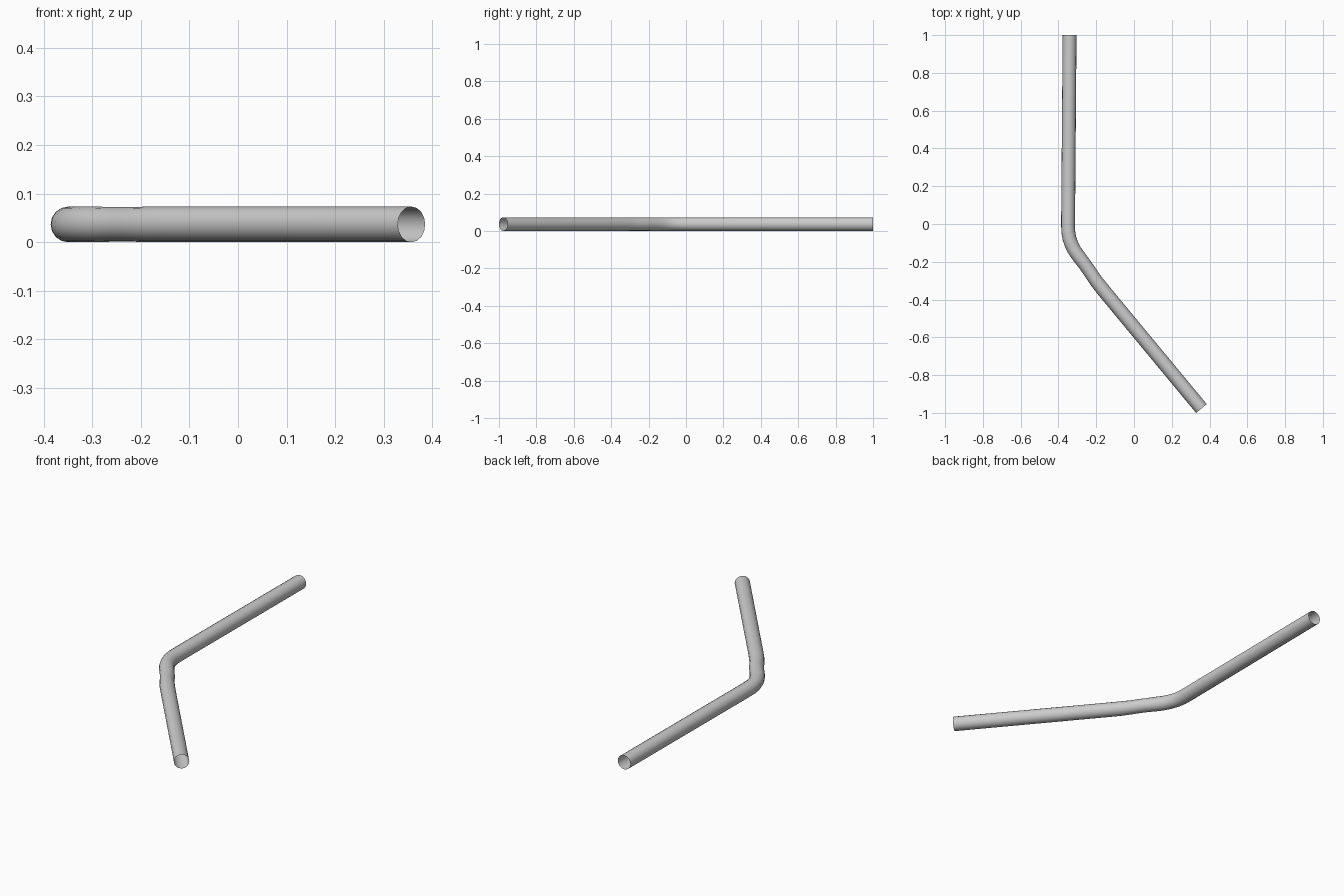
import bpy

if "Cube" in bpy.data.objects:
    bpy.data.objects.remove(bpy.data.objects["Cube"])

RADIUS = 0.0367

# Centre line of the bent pipe, seen from above
path = [(-0.341, 1.0), (-0.349, 0.0), (-0.348, -0.04), (-0.342, -0.077),
        (-0.330, -0.110), (-0.313, -0.143), (-0.290, -0.175),
        (-0.262, -0.212), (-0.235, -0.250), (-0.213, -0.284),
        (-0.188, -0.318), (-0.150, -0.365), (0.357, -0.977)]

# Open-ended round tube swept along the path
curve = bpy.data.curves.new("bent_pipe", "CURVE")
curve.dimensions = "3D"
curve.bevel_depth = RADIUS
curve.bevel_resolution = 6
curve.use_fill_caps = False
spline = curve.splines.new("POLY")
spline.points.add(len(path) - 1)
for point, (x, y) in zip(spline.points, path):
    point.co = (x, y, RADIUS, 1)
spline.use_smooth = True

# Slight squeeze where the bend meets the lower leg
for i in (7, 8, 9):
    spline.points[i].radius = 0.97

pipe = bpy.data.objects.new("bent_pipe", curve)
bpy.context.collection.objects.link(pipe)

# Turn into a mesh and smooth it
bpy.context.view_layer.objects.active = pipe
pipe.select_set(True)
bpy.ops.object.convert(target="MESH")
bpy.ops.object.shade_smooth_by_angle()
